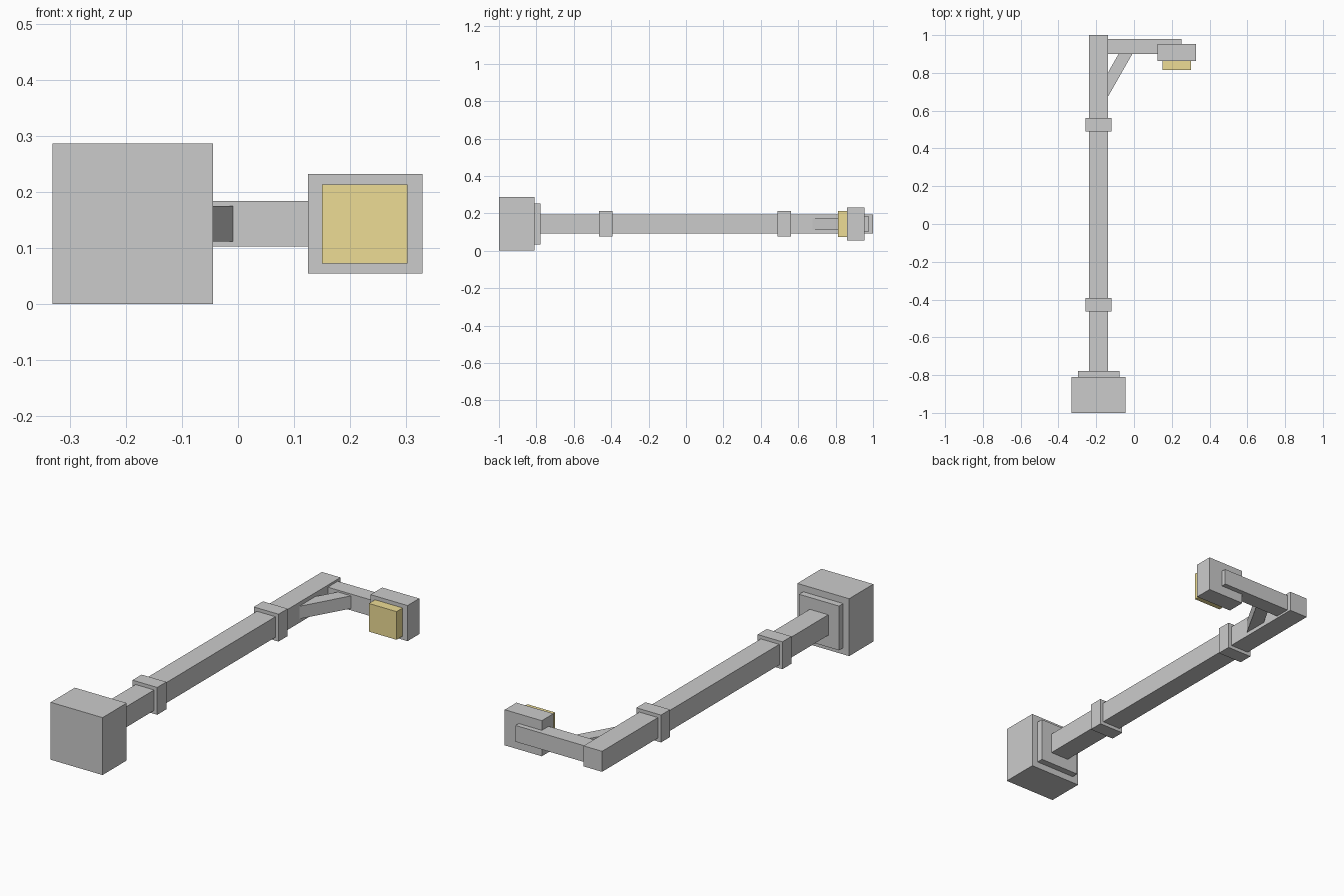
import bpy
import math
from mathutils import Vector

if "Cube" in bpy.data.objects:
    bpy.data.objects.remove(bpy.data.objects["Cube"])

CX, CZ = -0.1875, 0.1435   # axis of the post, which lies along y


def box(name, x, y, z):
    """Box from (min, max) ranges on each axis."""
    size = Vector((x[1] - x[0], y[1] - y[0], z[1] - z[0]))
    bpy.ops.mesh.primitive_cube_add(size=1)
    ob = bpy.context.object
    ob.name = name
    centre = Vector((sum(x) / 2, sum(y) / 2, sum(z) / 2))
    for v in ob.data.vertices:
        v.co = v.co * size
    ob.location = centre
    return ob


def square_on_post(name, half, y0, y1):
    """Square block centred on the post axis."""
    return box(name, (CX - half, CX + half), (y0, y1), (CZ - half, CZ + half))


# Base, plinth, post and the two bands
square_on_post("base_block", 0.1427, -1.0, -0.81)
square_on_post("base_plinth", 0.11, -0.82, -0.777)
square_on_post("post", 0.051, -0.79, 1.0)
for name, y0, y1 in (("lower_band", -0.464, -0.392), ("upper_band", 0.489, 0.561)):
    square_on_post(name, 0.068, y0, y1)

# Side arm
box("arm", (CX, 0.252), (0.901, 0.979), (CZ - 0.0405, CZ + 0.0405))

# Diagonal brace, ends buried in post and arm
start, end = Vector((-0.166, 0.688)), Vector((-0.025, 0.936))
d = end - start
mid = (start + end) / 2
h = 0.0315
brace = box("brace", (-d.length / 2, d.length / 2), (-h, h), (-h, h))
brace.location = (mid.x, mid.y, CZ)
brace.rotation_euler.z = math.atan2(d.y, d.x)

# Lamp housing and glowing panel
box("lamp_housing", (0.125, 0.329), (0.862, 0.954), (0.055, 0.232))
panel = box("lamp_panel", (0.15, 0.302), (0.814, 0.87), (0.073, 0.213))
mat = bpy.data.materials.new("warm_light")
mat.diffuse_color = (0.85, 0.72, 0.3, 1)
mat.use_nodes = True
mat.node_tree.nodes["Principled BSDF"].inputs["Base Color"].default_value = mat.diffuse_color
panel.data.materials.append(mat)
